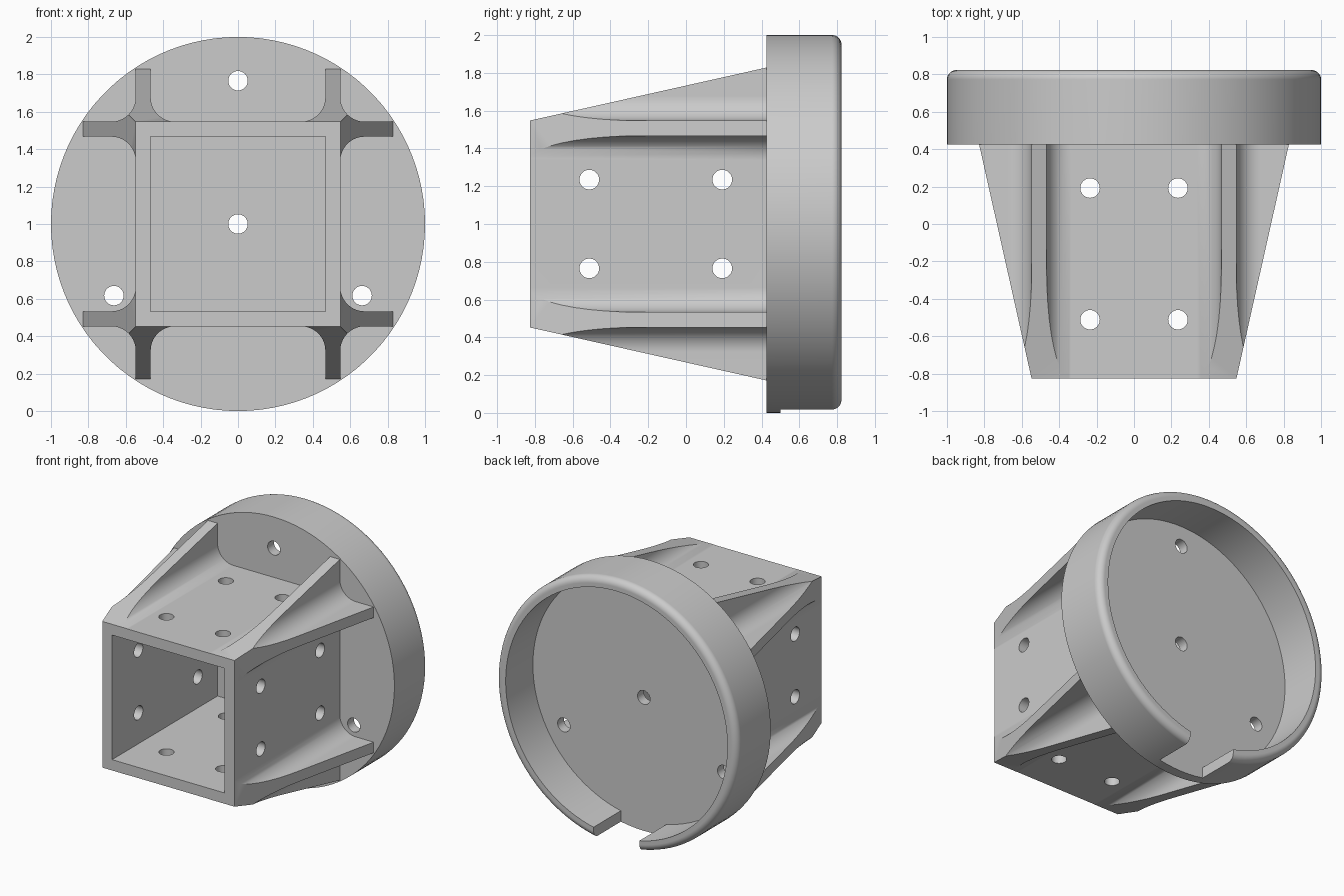
import bpy, bmesh
from math import sin, cos, pi, radians
from mathutils import Matrix, Vector

cube = bpy.data.objects.get("Cube")
if cube:
    bpy.data.objects.remove(cube, do_unlink=True)

CZ = 1.0                        # height of the central axis
FRONT, PLATE, FLOOR, BACK = -0.825, 0.425, 0.5, 0.823
OUT, INN, TIP = 0.547, 0.467, 0.827   # tube outside, tube inside, rib reach
FILLET, HOLE = 0.13, 0.052

grey = bpy.data.materials.new("light_grey")
grey.use_nodes = True
grey.diffuse_color = (0.6, 0.6, 0.6, 1)
grey.node_tree.nodes["Principled BSDF"].inputs["Base Color"].default_value = (0.6, 0.6, 0.6, 1)


def finish(bm, name):
    bmesh.ops.recalc_face_normals(bm, faces=bm.faces)
    mesh = bpy.data.meshes.new(name)
    bm.to_mesh(mesh)
    bm.free()
    mesh.materials.append(grey)
    obj = bpy.data.objects.new(name, mesh)
    bpy.context.collection.objects.link(obj)
    return obj


def box(name, x, y0, y1, z0, z1):
    bm = bmesh.new()
    bmesh.ops.create_cube(bm, size=1)
    bmesh.ops.scale(bm, verts=bm.verts, vec=(2 * x, y1 - y0, z1 - z0))
    bmesh.ops.translate(bm, verts=bm.verts, vec=(0, (y0 + y1) / 2, (z0 + z1) / 2))
    return finish(bm, name)


def drill(centre, axis, length):
    bm = bmesh.new()
    turn = Vector((0, 0, 1)).rotation_difference(Vector(axis)).to_matrix().to_4x4()
    bmesh.ops.create_cone(bm, cap_ends=True, segments=32, radius1=HOLE, radius2=HOLE,
                          depth=length, matrix=Matrix.Translation(centre) @ turn)
    return finish(bm, "drill")


def activate(obj):
    bpy.ops.object.select_all(action='DESELECT')
    obj.select_set(True)
    bpy.context.view_layer.objects.active = obj


def boolean(obj, tool, operation='DIFFERENCE'):
    tool.hide_render = True
    activate(obj)
    mod = obj.modifiers.new("cut", 'BOOLEAN')
    mod.operation, mod.solver, mod.object = operation, 'EXACT', tool
    bpy.ops.object.modifier_apply(modifier=mod.name)
    bpy.data.objects.remove(tool, do_unlink=True)


def smooth(obj):
    activate(obj)
    bpy.ops.object.shade_smooth_by_angle(angle=radians(30))
    mod = obj.modifiers.new("flat_normals", 'WEIGHTED_NORMAL')
    mod.keep_sharp = True


def arc(cx, cz, r, start, end, steps=10):
    angles = [radians(start + (end - start) * i / steps) for i in range(steps + 1)]
    return [(cx + r * cos(a), cz + r * sin(a)) for a in angles]


# Round cup: lathed profile with a rounded outer rim
round_r = 0.05
profile = [(0, PLATE), (1, PLATE)]
profile += arc(1 - round_r, BACK - round_r, round_r, 0, 90, 8)
profile += [(0.92, BACK), (0.92, FLOOR), (0, FLOOR)]
bm = bmesh.new()
verts = [bm.verts.new((0, y, CZ - r)) for r, y in profile]
edges = [bm.edges.new(pair) for pair in zip(verts, verts[1:])]
bmesh.ops.spin(bm, geom=verts + edges, cent=(0, 0, CZ), axis=(0, 1, 0),
               angle=2 * pi, steps=100, use_duplicate=False)
bmesh.ops.remove_doubles(bm, verts=bm.verts, dist=1e-5)
cup = finish(bm, "round_cup")

# Rim notch and the four plate holes
boolean(cup, box("notch_cutter", 0.19, FLOOR, 1, -0.2, 0.15))
boolean(cup, drill((0, PLATE, CZ), (0, 1, 0), 0.5))
for deg in (90, 210, 330):
    a = radians(deg)
    boolean(cup, drill((0.766 * cos(a), PLATE, CZ + 0.766 * sin(a)), (0, 1, 0), 0.5))
smooth(cup)

# Square socket: cross-section of tube, ribs and fillets, one corner turned four times
far, mid, near = 0.9, OUT + FILLET, INN - FILLET
corner = arc(near, mid, FILLET, -90, 0) + [(INN, far), (OUT, far)]
corner += arc(mid, mid, FILLET, 180, 270) + [(far, OUT), (far, INN)]
corner += arc(mid, near, FILLET, 90, 180)
section = []
for k in range(4):
    for x, z in corner:
        for _ in range(k):
            x, z = z, -x
        section.append((x, z))
bm = bmesh.new()
face = bm.faces.new([bm.verts.new((x, FRONT, CZ + z)) for x, z in section])
ext = bmesh.ops.extrude_face_region(bm, geom=[face])
bmesh.ops.translate(bm, vec=(0, PLATE - FRONT, 0),
                    verts=[g for g in ext["geom"] if isinstance(g, bmesh.types.BMVert)])
socket = finish(bm, "ribbed_square_socket")

# Taper the ribs towards the front
margin = 0.1
slope = (TIP - OUT) / (PLATE - FRONT)
taper = box("taper_envelope", 1, FRONT - margin, PLATE + margin, CZ - 1, CZ + 1)
for v in taper.data.vertices:
    half = OUT + 0.001 + slope * (v.co.y - FRONT)
    v.co.x *= half
    v.co.z = CZ + (v.co.z - CZ) * half
boolean(socket, taper, 'INTERSECT')

# Hollow inside and cross holes through the walls
boolean(socket, box("cavity", INN, FRONT - margin, PLATE + margin, CZ - INN, CZ + INN))
for y in (-0.512, 0.192):
    for side in (-0.235, 0.235):
        boolean(socket, drill((side, y, CZ), (0, 0, 1), 1.6))
        boolean(socket, drill((0, y, CZ + side), (1, 0, 0), 1.6))
smooth(socket)
